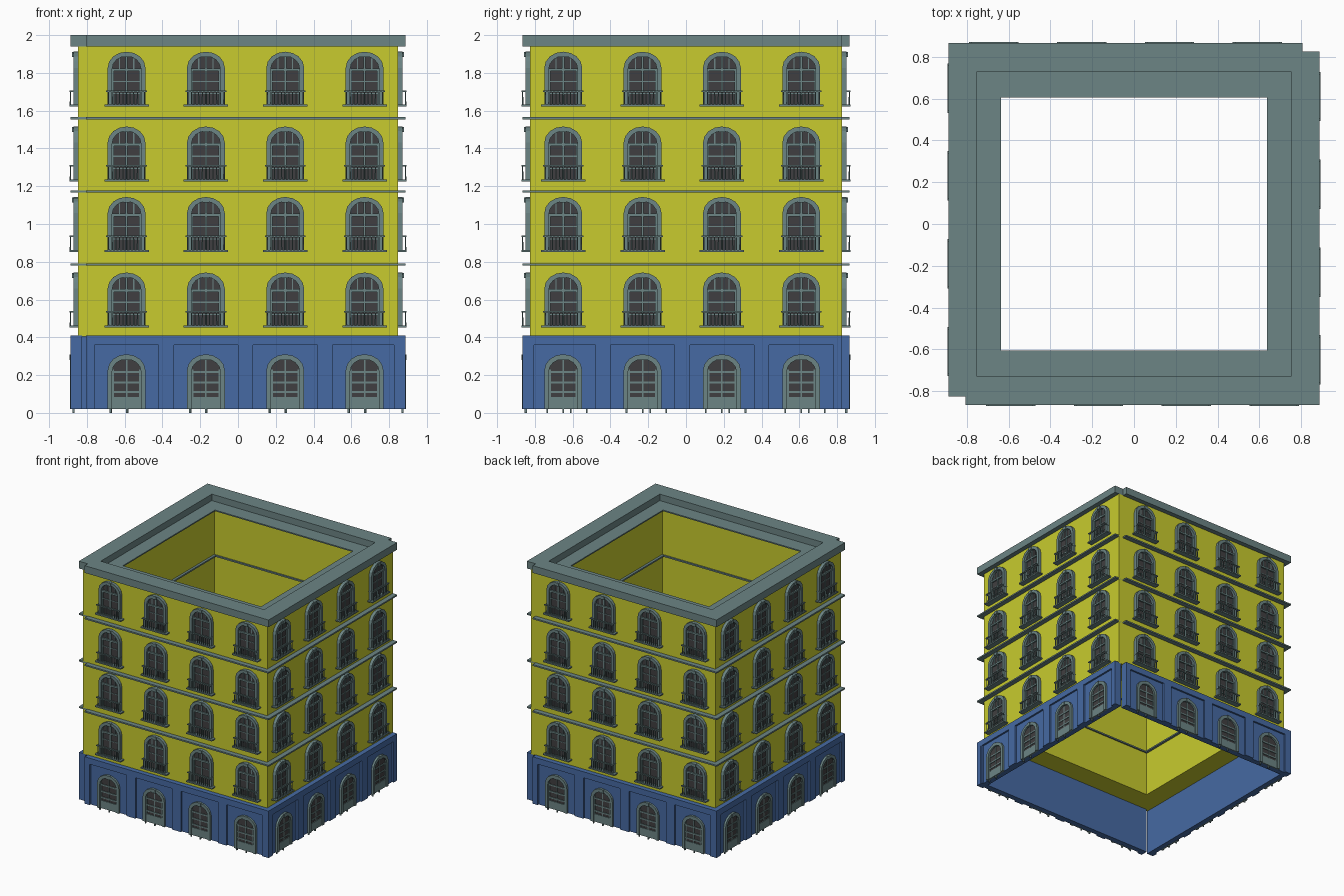
import bpy, bmesh, math
from mathutils import Matrix, Vector

if "Cube" in bpy.data.objects:
    bpy.data.objects.remove(bpy.data.objects["Cube"])


def srgb(r, g, b):
    return tuple(((c / 255 + 0.055) / 1.055) ** 2.4 for c in (r, g, b)) + (1.0,)


def material(name, rgb):
    m = bpy.data.materials.new(name)
    m.diffuse_color = srgb(*rgb)
    m.use_nodes = True
    m.node_tree.nodes["Principled BSDF"].inputs["Base Color"].default_value = m.diffuse_color
    return m


YELLOW = material("yellow plaster", (200, 203, 46))
BLUE = material("blue ground floor", (70, 106, 163))
GRAY = material("gray stone trim", (108, 133, 133))
DARK = material("dark glass", (64, 63, 65))


# Helpers: wall-local space has u along the wall, d outward (-y), z up
def box(bm, u0, u1, d0, d1, z0, z1):
    mat = Matrix.Translation(((u0 + u1) / 2, -(d0 + d1) / 2, (z0 + z1) / 2)) \
        @ Matrix.Diagonal((u1 - u0, d1 - d0, z1 - z0, 1))
    bmesh.ops.create_cube(bm, size=1, matrix=mat)


def arch(w, z0, spring, rise, n=8):
    pts = [(w, z0)]
    pts += [(w * math.cos(math.pi * i / n), spring + rise * math.sin(math.pi * i / n))
            for i in range(n + 1)]
    return pts + [(-w, z0)]


def arch_frame(bm, outer, inner, d0, d1):
    # Band between two matching arch outlines, with depth
    rows = [[bm.verts.new((u, -d, z)) for u, z in prof]
            for prof, d in ((outer, d0), (outer, d1), (inner, d1), (inner, d0))]
    for a, b in zip(rows, rows[1:] + rows[:1]):
        for i in range(len(a) - 1):
            bm.faces.new((a[i], a[i + 1], b[i + 1], b[i]))
    for i in (0, -1):
        bm.faces.new([r[i] for r in rows])


def mesh(name, mat, build):
    bm = bmesh.new()
    build(bm)
    bmesh.ops.recalc_face_normals(bm, faces=bm.faces)
    me = bpy.data.meshes.new(name)
    bm.to_mesh(me)
    bm.free()
    me.materials.append(mat)
    return me


def place(me, name, matrix=Matrix()):
    ob = bpy.data.objects.new(name, me)
    ob.matrix_world = matrix
    bpy.context.collection.objects.link(ob)


def ring(bm, ox, oy, ix, iy, z0, z1):
    # Rectangular tube
    rows = [[bm.verts.new((sx * x, sy * y, z)) for sx, sy in ((-1, -1), (1, -1), (1, 1), (-1, 1))]
            for x, y, z in ((ox, oy, z0), (ox, oy, z1), (ix, iy, z1), (ix, iy, z0))]
    for a, b in zip(rows, rows[1:] + rows[:1]):
        for i in range(4):
            j = (i + 1) % 4
            bm.faces.new((a[i], a[j], b[j], b[i]))


HALF = 0.845
BAYS = (-0.63, -0.21, 0.21, 0.63)


# Upper window parts, with the sill at z = 0
def window_frame(bm):
    arch_frame(bm, arch(0.1, 0, 0.205, 0.085), arch(0.076, 0, 0.2, 0.066), -0.01, 0.025)
    box(bm, -0.016, 0.016, 0, 0.032, 0.262, 0.288)


def glass(z0, spring, rise, d):
    def build(bm):
        bm.faces.new([bm.verts.new((u, -d, z)) for u, z in arch(0.08, z0, spring, rise)])
    return build


def window_bars(bm):
    box(bm, -0.006, 0.006, 0, 0.012, 0, 0.262)
    box(bm, -0.078, 0.078, 0, 0.016, 0.188, 0.202)
    for z in (0.065, 0.13):
        box(bm, -0.078, 0.078, 0, 0.009, z, z + 0.006)
    for s in (-1, 1):
        box(bm, s * 0.073 - 0.006, s * 0.073 + 0.006, 0, 0.012, 0, 0.2)
        box(bm, s * 0.038 - 0.003, s * 0.038 + 0.003, 0, 0.009, 0.19, 0.255)


def balcony(bm):
    box(bm, -0.118, 0.118, 0, 0.045, 0, 0.01)
    box(bm, -0.108, 0.108, 0.036, 0.045, 0.078, 0.086)
    for s in (-1, 1):
        box(bm, s * 0.098 - 0.004, s * 0.098 + 0.004, 0, 0.04, 0.078, 0.086)
    for i in range(11):
        u = -0.095 + 0.019 * i
        mat = Matrix.Translation((u, -0.04, 0.043))
        bmesh.ops.create_cone(bm, cap_ends=False, segments=6, radius1=0.004,
                              radius2=0.003, depth=0.07, matrix=mat)


# Ground floor door parts, in true height
def door_frame(bm):
    arch_frame(bm, arch(0.1, 0.02, 0.225, 0.085), arch(0.076, 0.02, 0.22, 0.064), 0.02, 0.042)
    box(bm, -0.016, 0.016, 0.025, 0.046, 0.28, 0.31)


def door_leaf(bm):
    box(bm, -0.078, 0.078, 0.02, 0.034, 0.02, 0.085)
    box(bm, -0.004, 0.004, 0.02, 0.032, 0.08, 0.28)
    for z in (0.105, 0.155, 0.21):
        box(bm, -0.078, 0.078, 0.02, 0.034, z, z + 0.011)
    for s in (-1, 1):
        box(bm, s * 0.072 - 0.006, s * 0.072 + 0.006, 0.02, 0.033, 0.08, 0.23)
    for u in (-0.085, 0):
        box(bm, u - 0.004, u + 0.004, 0.018, 0.03, 0, 0.03)


# Long wall parts of one side
def ground_wall(bm):
    box(bm, -HALF, HALF, -0.02, 0.025, 0.02, 0.41)
    box(bm, -HALF, HALF, 0, 0.04, 0.36, 0.41)
    for u0, u1 in ((-HALF, -0.8), (-0.46, -0.38), (-0.04, 0.04), (0.38, 0.46), (0.8, HALF)):
        box(bm, u0, u1, 0, 0.04, 0.02, 0.36)


def ledges(bm):
    for z in (0.779, 1.166, 1.554):
        box(bm, -HALF, HALF, -0.212, 0.04, z, z + 0.012)


def cornice(bm):
    box(bm, -HALF, HALF, -0.095, 0.04, 1.94, 2.0)


# Central shell and roof rim
place(mesh("upper_walls", YELLOW, lambda b: ring(b, 0.847, 0.825, 0.655, 0.625, 0.405, 1.942)), "upper_walls")
place(mesh("roof_rim", GRAY, lambda b: ring(b, 0.80, 0.78, 0.636, 0.606, 1.936, 1.946)), "roof_rim")

side_parts = [mesh("ground_wall", BLUE, ground_wall), mesh("floor_ledges", GRAY, ledges),
              mesh("cornice", GRAY, cornice)]
window_parts = [mesh("window_frame", GRAY, window_frame),
                mesh("window_glass", DARK, glass(0, 0.2, 0.07, 0.004)),
                mesh("window_bars", GRAY, window_bars), mesh("balcony", GRAY, balcony)]
door_parts = [mesh("door_frame", GRAY, door_frame),
              mesh("door_glass", DARK, glass(0.03, 0.22, 0.068, 0.028)),
              mesh("door_leaf", GRAY, door_leaf)]

# Four sides; each is shifted along its wall so two corners close and two are notched
for k, side in enumerate(("front", "right", "back", "left")):
    dist, shift = ((0.825, 0.04), (0.847, -0.02))[k % 2]
    base = Matrix.Rotation(k * math.pi / 2, 4, 'Z') @ Matrix.Translation((shift, -dist, 0))
    for me in side_parts:
        place(me, f"{side}_{me.name}", base)
    for u in BAYS:
        for me in door_parts:
            place(me, f"{side}_{me.name}", base @ Matrix.Translation((u, 0, 0)))
        for z in (0.453, 0.853, 1.226, 1.622):
            for me in window_parts:
                place(me, f"{side}_{me.name}", base @ Matrix.Translation((u, 0, z)))
